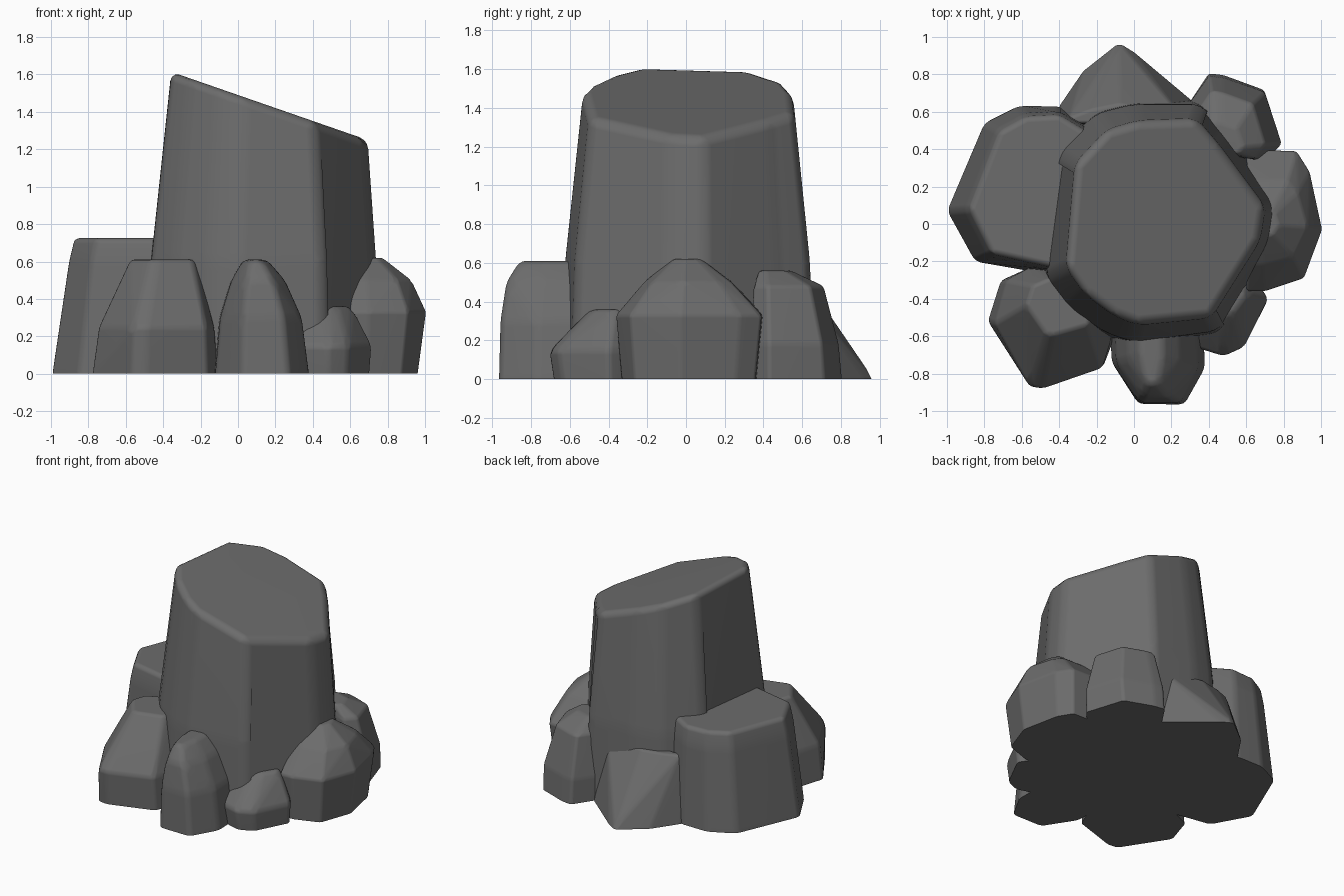
import bpy
import bmesh
from math import radians
from mathutils import Vector

default_cube = bpy.data.objects.get("Cube")
if default_cube:
    bpy.data.objects.remove(default_cube, do_unlink=True)

# Single stone colour
stone = bpy.data.materials.new("grey_stone")
stone.use_nodes = True
stone_colour = (0.15, 0.15, 0.15, 1)
stone.diffuse_color = stone_colour
shader = next(node for node in stone.node_tree.nodes if node.type == "BSDF_PRINCIPLED")
shader.inputs["Base Color"].default_value = stone_colour
shader.inputs["Roughness"].default_value = 0.9


def make_hull(points):
    """Convex solid around the given points."""
    bm = bmesh.new()
    for point in points:
        bm.verts.new(point)
    result = bmesh.ops.convex_hull(bm, input=bm.verts[:])
    leftovers = set(result["geom_interior"] + result["geom_unused"])
    spare = [item for item in leftovers if isinstance(item, bmesh.types.BMVert)]
    bmesh.ops.delete(bm, geom=spare, context="VERTS")
    return bm


def slice_off(bm, position, normal):
    """Remove everything in front of a plane and close the opening."""
    result = bmesh.ops.bisect_plane(bm, geom=bm.verts[:] + bm.edges[:] + bm.faces[:],
                                    plane_co=Vector(position), plane_no=Vector(normal),
                                    clear_outer=True)
    rim = [item for item in result["geom_cut"] if isinstance(item, bmesh.types.BMEdge)]
    bmesh.ops.contextual_create(bm, geom=rim)


def make_rock(name, anchor, outline, levels, cuts=(), softness=0.04):
    """Scale an outline about its anchor at each level, chip it, soften it and sit it flat."""
    ax, ay = anchor
    buried = (-.2,) + levels[0][1:]
    points = [(ax + (x - ax) * scale_x, ay + (y - ay) * scale_y, z)
              for z, scale_x, scale_y in [buried] + levels for x, y in outline]
    bm = make_hull(points)
    for position, normal in cuts:
        slice_off(bm, position, normal)

    # Merge flat facets, round every edge, then trim the buried part at the ground
    bmesh.ops.dissolve_limit(bm, angle_limit=radians(4), verts=bm.verts[:], edges=bm.edges[:])
    bmesh.ops.bevel(bm, geom=bm.edges[:], offset=softness, offset_type="OFFSET", segments=3,
                    profile=0.5, affect="EDGES", clamp_overlap=True)
    slice_off(bm, (0, 0, 0), (0, 0, -1))
    bmesh.ops.recalc_face_normals(bm, faces=bm.faces[:])

    mesh = bpy.data.meshes.new(name)
    bm.to_mesh(mesh)
    bm.free()
    mesh.materials.append(stone)
    mesh.shade_smooth()
    mesh.set_sharp_from_angle(angle=radians(40))
    rock = bpy.data.objects.new(name, mesh)
    bpy.context.collection.objects.link(rock)
    weighted = rock.modifiers.new("flat_face_shading", "WEIGHTED_NORMAL")
    weighted.keep_sharp = True


# Tall central pillar with a slanted top
make_rock("pillar", anchor=(.15, .02),
          outline=[(-.47, -.28), (-.34, -.45), (-.15, -.58), (0, -.63), (.45, -.57), (.74, -.1),
                   (.77, .1), (.49, .49), (.36, .64), (0, .64), (-.2, .59), (-.41, .38)],
          levels=[(0, 1.05, 1.04), (.6, 1, 1), (1.2, .89, .9), (1.7, .81, .82)],
          cuts=[((-.36, 0, 1.615), (.347, 0, 1))], softness=.05)

# Flat topped side block
make_rock("side_block", anchor=(-.4, .15),
          outline=[(-1, .07), (-.8, .54), (-.62, .63), (-.4, .64), (-.15, .5),
                   (-.2, -.2), (-.45, -.28), (-.85, -.2)],
          levels=[(0, 1, 1), (.6, .85, .92), (.725, .8, .88)], softness=.03)

# Large boulder at the front corner
make_rock("corner_boulder", anchor=(-.35, -.35),
          outline=[(-.79, -.53), (-.72, -.3), (-.55, -.22), (-.2, -.2), (-.1, -.62),
                   (-.15, -.77), (-.5, -.88), (-.58, -.87)],
          levels=[(0, .98, .94), (.25, .9, 1), (.61, .52, .46)])

# Narrow upright boulder at the front
make_rock("front_boulder", anchor=(.08, -.58),
          outline=[(-.13, -.5), (-.12, -.74), (.02, -.965), (.27, -.965), (.38, -.77), (.37, -.5)],
          levels=[(0, 1, 1), (.3, .87, .98), (.5, .57, .9), (.61, .25, .72)], softness=.03)

# Small low boulder at the front
make_rock("low_boulder", anchor=(.45, -.35),
          outline=[(.3, -.35), (.32, -.66), (.48, -.71), (.59, -.66), (.72, -.4), (.65, -.3)],
          levels=[(0, .9, .85), (.15, 1, 1), (.36, .6, .4)])

# Rounded boulder on the end
make_rock("end_boulder", anchor=(.65, 0),
          outline=[(.6, -.36), (.7, -.36), (.91, -.29), (1.007, -.03), (.94, .28),
                   (.87, .39), (.6, .4)],
          levels=[(0, .8, .87), (.33, 1, 1), (.5, .78, .6), (.62, .35, .2)], softness=.03)

# Boulder at the back corner
make_rock("back_boulder", anchor=(.45, .4),
          outline=[(.28, .4), (.29, .65), (.4, .81), (.48, .8), (.7, .72), (.79, .43), (.7, .33)],
          levels=[(0, .98, .99), (.18, 1, .95), (.48, .75, .76), (.56, .4, .35)])

# Sloping wedge at the back
make_rock("back_wedge", anchor=(-.05, .55),
          outline=[(-.42, .5), (-.4, .63), (-.27, .82), (-.08, .97), (0, .92), (.31, .66), (.31, .5)],
          levels=[(0, 1, 1), (.48, .85, .22)], softness=.02)
